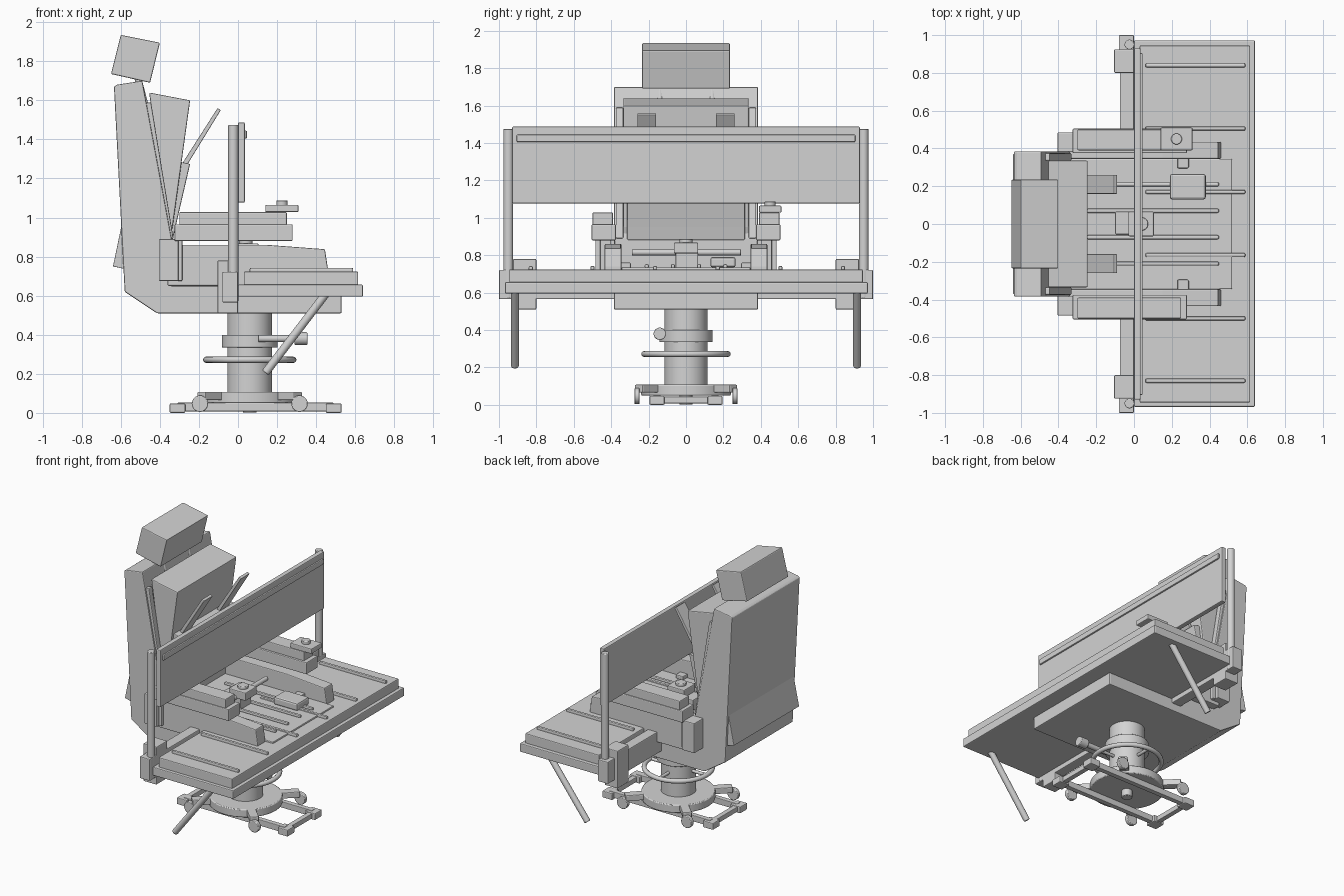
import bpy, bmesh, math
from mathutils import Vector

grey = bpy.data.materials.new("light grey")
grey.diffuse_color = (0.65, 0.65, 0.65, 1)


def finish(name, bm, bevel=0.0, smooth=False):
    bmesh.ops.recalc_face_normals(bm, faces=bm.faces)
    me = bpy.data.meshes.new(name)
    bm.to_mesh(me)
    bm.free()
    ob = bpy.data.objects.new(name, me)
    bpy.context.collection.objects.link(ob)
    me.materials.append(grey)
    if bevel:
        m = ob.modifiers.new("bevel", 'BEVEL')
        m.width, m.segments, m.limit_method = bevel, 2, 'ANGLE'
    if smooth:
        bpy.context.view_layer.objects.active = ob
        ob.select_set(True)
        bpy.ops.object.shade_smooth_by_angle(angle=math.radians(35))
        ob.select_set(False)
    return ob


def box(name, x0, x1, y0, y1, z0, z1, bevel=0.006):
    bm = bmesh.new()
    bmesh.ops.create_cube(bm, size=1)
    for v in bm.verts:
        v.co = ((x0 + x1) / 2 + v.co.x * (x1 - x0), (y0 + y1) / 2 + v.co.y * (y1 - y0),
                (z0 + z1) / 2 + v.co.z * (z1 - z0))
    return finish(name, bm, bevel)


def profile(name, pts, y0, y1, bevel=0.006):
    """Extrude an x-z outline along y."""
    bm = bmesh.new()
    f = bm.faces.new([bm.verts.new((x, y0, z)) for x, z in pts])
    g = bmesh.ops.extrude_face_region(bm, geom=[f])["geom"]
    bmesh.ops.translate(bm, vec=(0, y1 - y0, 0), verts=[v for v in g if isinstance(v, bmesh.types.BMVert)])
    return finish(name, bm, bevel)


def rod(name, a, b, r, bevel=0.004, seg=32):
    a, b = Vector(a), Vector(b)
    bm = bmesh.new()
    bmesh.ops.create_cone(bm, cap_ends=True, segments=seg, radius1=r, radius2=r, depth=(b - a).length)
    q = (b - a).to_track_quat('Z', 'Y')
    for v in bm.verts:
        v.co = q @ v.co + (a + b) / 2
    return finish(name, bm, bevel, True)


def sided(s, lo, hi):
    return (lo, hi) if s > 0 else (-hi, -lo)


CX = 0.06  # pedestal axis

# Seat shell with back and base in one side outline
profile("seat_shell", [(-0.635, 1.67), (-0.62, 1.68), (-0.49, 1.70), (-0.34, 0.89), (-0.34, 0.65), (0.53, 0.65),
                       (0.53, 0.51), (-0.415, 0.51), (-0.58, 0.62)], -0.385, 0.385)
profile("rear_pocket", [(-0.59, 0.99), (-0.64, 0.75), (-0.57, 0.735), (-0.57, 0.99)], -0.37, 0.37, 0.003)
box("seat_cushion", -0.38, 0.52, -0.345, 0.345, 0.62, 0.735)

# Back cushions and headrest
profile("upper_back_cushion", [(-0.455, 1.64), (-0.245, 1.60), (-0.335, 0.95), (-0.35, 0.90)], -0.335, 0.335)
profile("lower_back_cushion", [(-0.32, 1.29), (-0.245, 1.275), (-0.32, 0.95), (-0.335, 0.88), (-0.37, 0.90)],
        -0.315, 0.315)
profile("headrest", [(-0.60, 1.935), (-0.40, 1.895), (-0.45, 1.69), (-0.65, 1.735)], -0.235, 0.235)

for s in (1, -1):
    # Back fittings
    y = sided(s, 0.335, 0.375)
    profile("back_wing", [(-0.485, 1.585), (-0.445, 1.59), (-0.33, 0.89), (-0.38, 0.89)], *y)
    rod("headrest_post", (-0.53, s * 0.14, 1.78), (-0.47, s * 0.14, 1.55), 0.018)
    y = sided(s, 0.16, 0.26)
    profile("shoulder_bar", [(-0.105, 1.56), (-0.088, 1.55), (-0.26, 1.27), (-0.29, 1.27)], *y, 0.004)

    # Side bolsters and armrest supports
    y = sided(s, 0.345, 0.435)
    profile("side_bolster", [(-0.36, 0.65), (-0.36, 0.86), (0.15, 0.86), (0.445, 0.838), (0.46, 0.74), (0.46, 0.65)], *y)
    y = sided(s, 0.38, 0.485)
    box("arm_support", -0.405, -0.305, *y, 0.675, 0.89)
    box("arm_support_rib", -0.31, -0.285, *sided(s, 0.40, 0.46), 0.675, 0.90)
    box("armrest", -0.325, 0.28, *sided(s, 0.375, 0.505), 0.88, 0.965)
    box("armrest_pad", -0.30, 0.25, *sided(s, 0.39, 0.50), 0.96, 1.028)
    box("cushion_tab", 0.23, 0.29, *sided(s, 0.295, 0.35), 0.73, 0.76)

    # Screen posts, clamps and table struts
    rod("screen_post", (-0.024, s * 0.95, 0.57), (-0.024, s * 0.95, 1.475), 0.026)
    box("post_clamp", -0.105, 0.0, *sided(s, 0.80, 0.925), 0.51, 0.78)
    box("post_socket", -0.08, 0.0, *sided(s, 0.915, 1.0), 0.565, 0.722)
    rod("table_strut", (0.45, s * 0.915, 0.61), (0.14, s * 0.915, 0.205), 0.021, 0.006)

# Control plate and button on the left armrest
box("control_plate", 0.14, 0.31, 0.39, 0.51, 1.028, 1.065)
rod("control_button", (0.225, 0.45, 1.06), (0.225, 0.45, 1.088), 0.029)

# Wide table with rear beam and rails
box("table_base", 0.0, 0.64, -0.968, 0.972, 0.595, 0.656)
box("table_top", 0.03, 0.615, -0.945, 0.945, 0.65, 0.724)
box("rear_beam", -0.075, 0.0, -1.0, 1.0, 0.565, 0.722)
for y in (0.84, 0.505, 0.17, -0.165, -0.5, -0.83):
    box("table_rail", 0.06, 0.59, y - 0.011, y + 0.011, 0.715, 0.743, 0.008)
for y in (0.21, 0.07, -0.07, -0.21):
    box("seat_rail", -0.25, 0.45, y - 0.011, y + 0.011, 0.73, 0.752, 0.008)

# Wide screen panel
box("screen_panel", 0.0, 0.035, -0.93, 0.93, 1.077, 1.487)
box("screen_ridge", 0.03, 0.046, -0.905, 0.905, 1.405, 1.445)

# Centre control, cross bar and small pad on the seat
rod("cross_bar", (0.02, -0.29, 0.815), (0.02, 0.295, 0.815), 0.016)
box("control_stem", -0.10, 0.06, -0.055, 0.065, 0.73, 0.815)
box("centre_control", -0.03, 0.105, -0.065, 0.065, 0.81, 0.868)
rod("centre_button", (0.04, 0, 0.865), (0.04, 0, 0.887), 0.035)
box("seat_pad", 0.19, 0.38, 0.13, 0.265, 0.735, 0.79, 0.012)

# Pedestal column, collar and height lever
rod("column", (CX, 0, 0.08), (CX, 0, 0.53), 0.115, seg=48)
rod("column_collar", (CX, 0, 0.335), (CX, 0, 0.40), 0.143, seg=48)
rod("height_lever", (CX + 0.045, -0.14, 0.38), (0.31, -0.14, 0.38), 0.018)
rod("lever_knob", (0.29, -0.14, 0.38), (0.355, -0.14, 0.38), 0.033)

# Foot ring with spokes
bm = bmesh.new()
N, M, R, r = 64, 12, 0.223, 0.016
ring = []
for i in range(N):
    a = 2 * math.pi * i / N
    ring.append([bm.verts.new((CX + (R + r * math.cos(t)) * math.cos(a), (R + r * math.cos(t)) * math.sin(a),
                               0.272 + r * math.sin(t))) for t in (2 * math.pi * j / M for j in range(M))])
for i in range(N):
    for j in range(M):
        k, l = (i + 1) % N, (j + 1) % M
        bm.faces.new((ring[i][j], ring[k][j], ring[k][l], ring[i][l]))
finish("foot_ring", bm, 0, True)
for i in range(4):
    c, s = math.cos(i * math.pi / 2), math.sin(i * math.pi / 2)
    rod("ring_spoke", (CX + 0.1 * c, 0.1 * s, 0.272), (CX + R * c, R * s, 0.272), 0.011, 0, 12)

# Round base plate, caster arms and casters
rod("base_disc", (CX, 0, 0.05), (CX, 0, 0.108), 0.24, 0.006, 64)
rod("centre_foot", (CX, 0, 0.002), (CX, 0, 0.06), 0.035)
for sx in (1, -1):
    for sy in (1, -1):
        x, y = CX + sx * 0.255, sy * 0.262
        arm = box("caster_arm", -0.13, 0.09, -0.03, 0.03, 0.065, 0.108)
        arm.location = (CX + sx * 0.185, sy * 0.19, 0)
        arm.rotation_euler.z = math.atan2(sy, sx)
        rod("caster_wheel", (x, y - 0.014, 0.047), (x, y + 0.014, 0.047), 0.042)
        # Corner feet of the ground frame
        fx = CX + 0.03 + sx * 0.4
        box("frame_foot", fx - 0.04, fx + 0.04, sy * 0.155 - 0.04, sy * 0.155 + 0.04, 0.0, 0.048)

# Rectangular ground frame
for s in (1, -1):
    box("frame_rail", -0.31, 0.49, s * 0.155 - 0.018, s * 0.155 + 0.018, 0.008, 0.052, 0.004)
    x = CX + 0.03 + s * 0.4
    box("frame_crossbar", x - 0.018, x + 0.018, -0.155, 0.155, 0.008, 0.044, 0.004)
